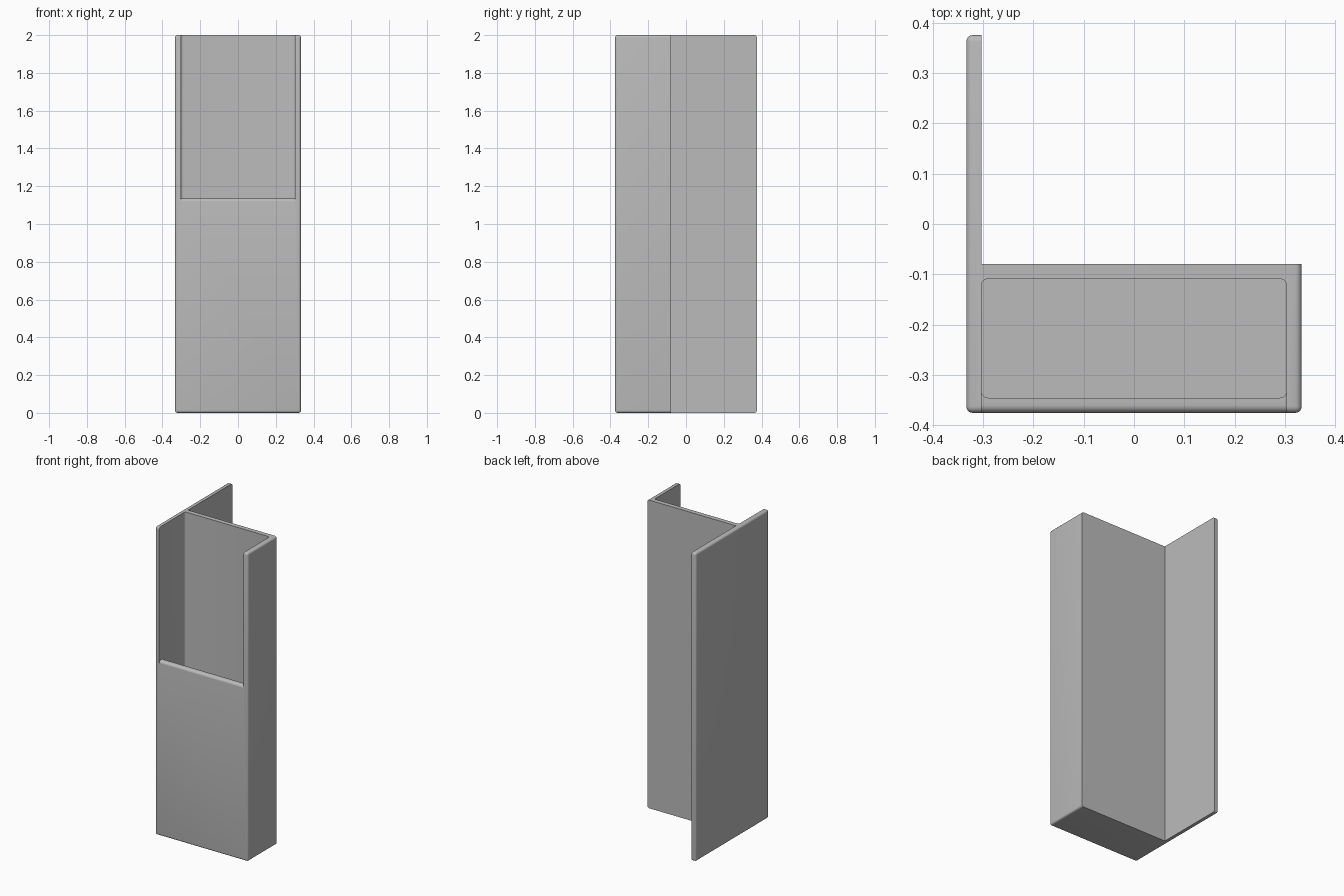
import bpy, bmesh, math
from mathutils import Vector

if "Cube" in bpy.data.objects:
    bpy.data.objects.remove(bpy.data.objects["Cube"])

W, FRONT, MID, BACK, H = 0.333, -0.375, -0.079, 0.375, 2.0
T, R, LIP = 0.03, 0.013, 1.135
IN = W - T

grey = bpy.data.materials.new("plain grey")
grey.diffuse_color = (0.5, 0.5, 0.5, 1)
grey.use_nodes = True
grey.node_tree.nodes["Principled BSDF"].inputs["Base Color"].default_value = grey.diffuse_color


def prism(name, points, direction, bevel_rule=None):
    """Extrude a closed outline and round the edges picked by the rule."""
    bm = bmesh.new()
    face = bm.faces.new([bm.verts.new(p) for p in points])
    ext = bmesh.ops.extrude_face_region(bm, geom=[face])
    moved = [g for g in ext["geom"] if isinstance(g, bmesh.types.BMVert)]
    bmesh.ops.translate(bm, verts=moved, vec=Vector(direction))
    bmesh.ops.recalc_face_normals(bm, faces=bm.faces[:])
    if bevel_rule:
        bmesh.ops.bevel(bm, geom=[e for e in bm.edges if bevel_rule(e)],
                        offset=R, segments=5, profile=0.5, affect='EDGES')
    bmesh.ops.recalc_face_normals(bm, faces=bm.faces[:])
    mesh = bpy.data.meshes.new(name)
    bm.to_mesh(mesh)
    bm.free()
    mesh.materials.append(grey)
    obj = bpy.data.objects.new(name, mesh)
    bpy.context.collection.objects.link(obj)
    return obj


def outer_edge(e):
    """All edges except those touching the two rear faces of the L."""
    for f in e.link_faces:
        c = f.calc_center_median()
        if abs(f.normal.y) > 0.9 and abs(c.y - MID) < 0.001:
            return False
        if abs(f.normal.x) > 0.9 and abs(c.x + IN) < 0.001:
            return False
    return True


def upright(e):
    return abs(e.verts[0].co.z - e.verts[1].co.z) > 0.1


# Box and side flange as one L-shaped body
outline = [(-W, FRONT), (W, FRONT), (W, MID), (-IN, MID), (-IN, BACK), (-W, BACK)]
body = prism("holder_body", [(x, y, 0) for x, y in outline], (0, 0, H), outer_edge)

# Inner pocket with rounded corners
y0, y1 = FRONT + T, MID - T
pocket = prism("pocket_cutter",
               [(-IN, y0, T), (IN, y0, T), (IN, y1, T), (-IN, y1, T)],
               (0, 0, H), upright)

# Front opening with a rounded outer lip
r = 0.016
arc = [(FRONT + r - r * math.sin(a), LIP - r + r * math.cos(a))
       for a in (math.pi / 2 * i / 6 for i in range(7))]
side = [(y0 + 0.02, H + 0.1), (y0 + 0.02, LIP)] + arc
side += [(FRONT - 0.05, LIP - r), (FRONT - 0.05, H + 0.1)]
opening = prism("opening_cutter", [(-IN, y, z) for y, z in side], (2 * IN, 0, 0))

bpy.context.view_layer.objects.active = body
body.select_set(True)
for cutter in (pocket, opening):
    cutter.hide_render = True
    mod = body.modifiers.new(cutter.name, 'BOOLEAN')
    mod.operation = 'DIFFERENCE'
    mod.solver = 'EXACT'
    mod.object = cutter
    bpy.ops.object.modifier_apply(modifier=mod.name)
    bpy.data.objects.remove(cutter)

bpy.ops.object.shade_smooth_by_angle(angle=math.radians(30))
